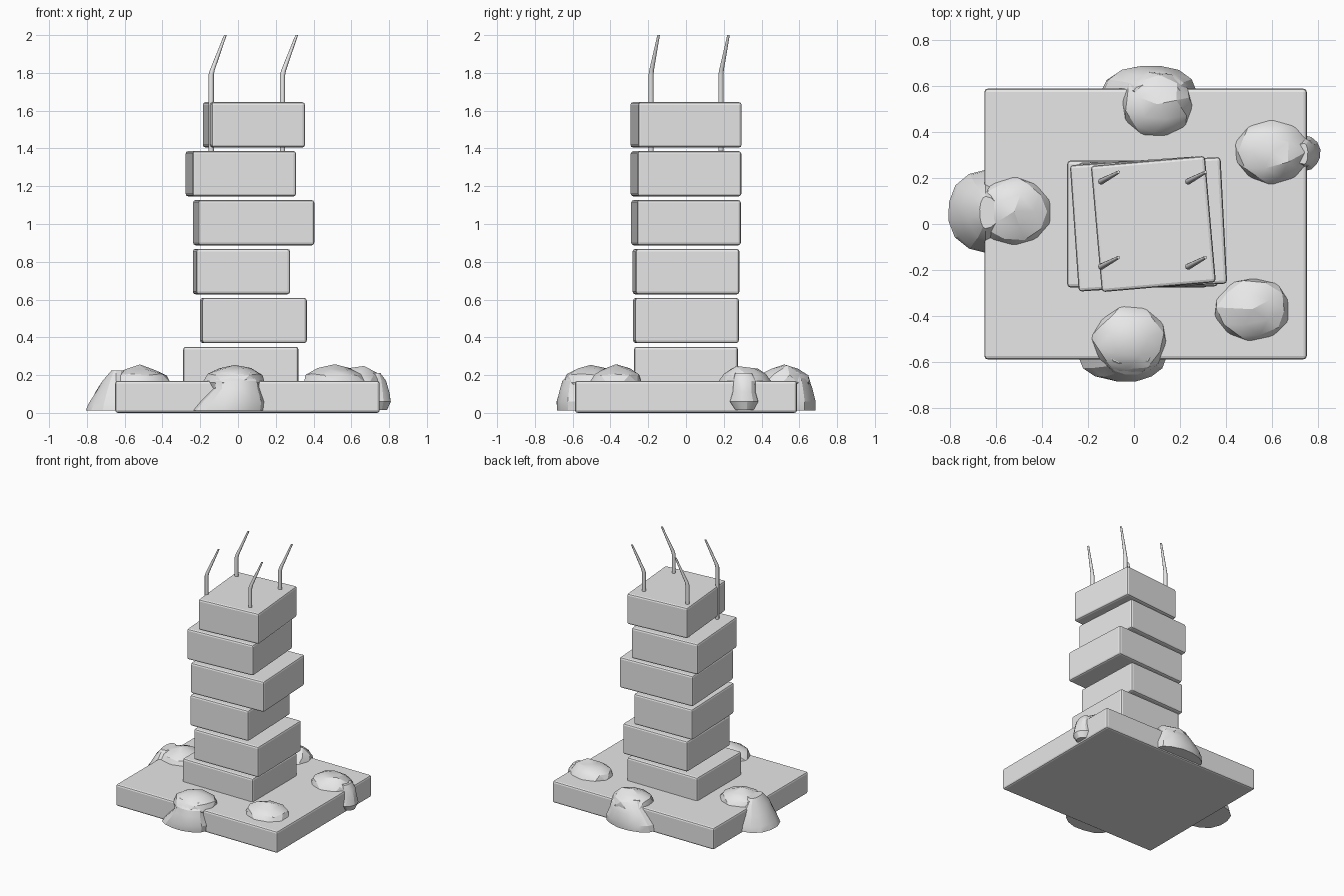
import bpy, bmesh, math, random
from mathutils import Vector, Matrix

if "Cube" in bpy.data.objects:
    bpy.data.objects.remove(bpy.data.objects["Cube"])

random.seed(4)

grey = bpy.data.materials.new("concrete_grey")
grey.diffuse_color = (0.8, 0.8, 0.8, 1)
grey.use_nodes = True
grey.node_tree.nodes["Principled BSDF"].inputs["Base Color"].default_value = grey.diffuse_color


def add_object(name, bm, smooth_angle=None):
    bmesh.ops.recalc_face_normals(bm, faces=bm.faces)
    mesh = bpy.data.meshes.new(name)
    bm.to_mesh(mesh)
    bm.free()
    mesh.materials.append(grey)
    obj = bpy.data.objects.new(name, mesh)
    bpy.context.collection.objects.link(obj)
    if smooth_angle is not None:
        bpy.ops.object.select_all(action='DESELECT')
        obj.select_set(True)
        bpy.context.view_layer.objects.active = obj
        bpy.ops.object.shade_smooth_by_angle(angle=math.radians(smooth_angle))
    return obj


def block(name, centre, size, turn=0.0):
    bm = bmesh.new()
    bmesh.ops.create_cube(bm, size=1, matrix=Matrix.Diagonal((*size, 1)))
    obj = add_object(name, bm)
    obj.location = centre
    obj.rotation_euler.z = math.radians(turn)
    bevel = obj.modifiers.new("rounded_edges", 'BEVEL')
    bevel.width = 0.014
    bevel.segments = 2


def loft(bm, rings):
    """Skin a list of closed point rings and cap both ends."""
    loops = [[bm.verts.new(p) for p in ring] for ring in rings]
    n = len(loops[0])
    for a, b in zip(loops, loops[1:]):
        for i in range(n):
            j = (i + 1) % n
            bm.faces.new((a[i], a[j], b[j], b[i]))
    bm.faces.new(loops[0][::-1])
    bm.faces.new(loops[-1])


def rod(name, x, y):
    bm = bmesh.new()
    # upright shaft, then a tapering bent tip
    path = [(0, 0, 1.37, 0.014), (0, 0, 1.79, 0.014),
            (0.006, 0.003, 1.815, 0.013), (0.075, 0.04, 2.0, 0.007)]
    rings = []
    for px, py, pz, r in path:
        rings.append([(x + px + r * math.cos(t), y + py + r * math.sin(t), pz)
                      for t in (math.tau * i / 10 for i in range(10))])
    loft(bm, rings)
    add_object(name, bm, 40)


def mound(name, centre, radii, edge=None, out=None, rows=()):
    """Lumpy dome on the slab, with an optional spill over the slab edge.
    Each spill row holds height, left limit, right limit and bulge."""
    bm = bmesh.new()
    bmesh.ops.create_icosphere(bm, subdivisions=2, radius=1)
    spin = random.uniform(0, math.tau)
    for v in bm.verts:
        d = Matrix.Rotation(spin, 3, 'Z') @ v.co
        k = random.uniform(0.95, 1.03)
        flat = max(-0.5, min(d.z * 1.06, 0.99))
        v.co = Vector((centre[0] + radii[0] * d.x * k,
                       centre[1] + radii[1] * d.y * k,
                       0.16 + 0.084 * flat * k))
    # small puckered crown
    for v in bm.verts:
        off = math.hypot(v.co.x - centre[0] - 0.03, v.co.y - centre[1])
        if v.co.z > 0.2 and off < 0.06:
            v.co.z += random.choice((-0.008, 0.014))
    if rows:
        out = Vector(out)
        side = Vector((abs(out.y), abs(out.x), 0))
        rings = []
        for z, lo, hi, bulge in rows:
            ring = []
            for i in range(14):
                t = math.tau * i / 14
                depth = bulge * math.sin(t) if math.sin(t) > 0 else 0.06 * math.sin(t)
                k = random.uniform(0.96, 1.02)
                p = (out * (edge + depth * k)
                     + side * ((lo + hi) / 2 + (hi - lo) / 2 * math.cos(t)))
                p.z = z
                ring.append(p)
            rings.append(ring)
        loft(bm, rings)
    add_object(name, bm, 24)


# Base slab
block("base_slab", (0.05, 0, 0.085), (1.4, 1.175, 0.17))

# Stacked tower blocks, each turned a little more than the one below
widths = [(0.015, 0.61), (0.082, 0.555), (0.018, 0.497),
          (0.083, 0.615), (0.015, 0.55), (0.084, 0.497)]
for i, (x, w) in enumerate(widths):
    block(f"tower_block_{i + 1}", (x, 0, 0.23 + 0.259 * i), (w, 0.55, 0.24), i)

# Bent reinforcing rods at the top
for i, x in enumerate((-0.142, 0.236)):
    for j, y in enumerate((-0.185, 0.185)):
        rod(f"rod_{i * 2 + j + 1}", x, y)

# Rubble mounds around the tower
mound("front_mound", (-0.018, -0.505), (0.167, 0.152), 0.58, (0, -1, 0),
      [(0.012, -0.24, 0.135, 0.105), (0.06, -0.2, 0.14, 0.108),
       (0.13, -0.13, 0.115, 0.09), (0.17, -0.13, 0.11, 0.075),
       (0.215, -0.1, 0.07, 0.03)])
mound("back_mound", (0.1, 0.52), (0.16, 0.145), 0.58, (0, 1, 0),
      [(0.012, -0.14, 0.27, 0.105), (0.06, -0.13, 0.27, 0.112),
       (0.13, -0.07, 0.24, 0.09), (0.17, -0.03, 0.23, 0.075),
       (0.215, 0.0, 0.2, 0.03)])
mound("left_mound", (-0.52, 0.055), (0.168, 0.15), 0.645, (-1, 0, 0),
      [(0.012, -0.125, 0.235, 0.168), (0.05, -0.12, 0.23, 0.15),
       (0.12, -0.09, 0.19, 0.105), (0.17, -0.07, 0.17, 0.075),
       (0.225, -0.02, 0.12, 0.025)])
mound("right_mound", (0.597, 0.312), (0.17, 0.143), 0.74, (1, 0, 0),
      [(0.015, 0.26, 0.36, 0.05), (0.06, 0.23, 0.385, 0.07),
       (0.11, 0.245, 0.37, 0.062), (0.17, 0.25, 0.37, 0.045),
       (0.21, 0.26, 0.35, 0.015)])
mound("corner_mound", (0.513, -0.37), (0.17, 0.142))
